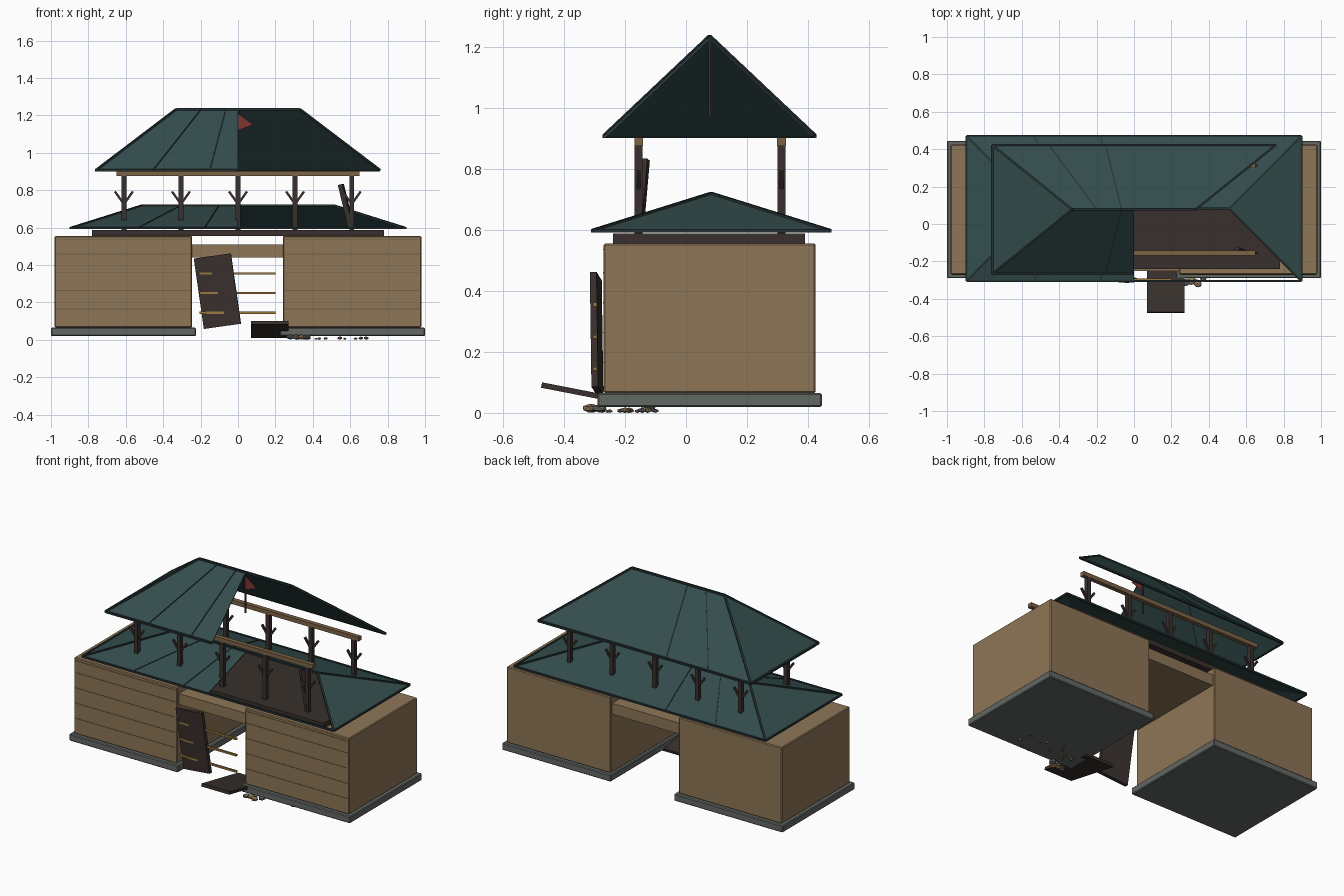
import bpy, random
from math import radians
from mathutils import Vector, Euler

if "Cube" in bpy.data.objects:
    bpy.data.objects.remove(bpy.data.objects["Cube"])

random.seed(4)

def material(name, rgb):
    m = bpy.data.materials.new(name)
    m.diffuse_color = (*rgb, 1)
    m.use_nodes = True
    m.node_tree.nodes["Principled BSDF"].inputs["Base Color"].default_value = m.diffuse_color
    return m

EARTH = material("earth", (0.27, 0.18, 0.095))
COURSE = material("earth_course", (0.17, 0.115, 0.06))
STONE = material("stone", (0.125, 0.14, 0.13))
TILE = material("tile", (0.035, 0.075, 0.075))
TRIM = material("tile_trim", (0.018, 0.03, 0.032))
DARK = material("dark_wood", (0.04, 0.03, 0.026))
WOOD = material("pale_wood", (0.2, 0.125, 0.06))
BRASS = material("brass", (0.32, 0.19, 0.05))
RED = material("red_cloth", (0.22, 0.035, 0.03))

def mesh(name, verts, faces, mat):
    me = bpy.data.meshes.new(name)
    me.from_pydata(verts, [], faces)
    me.materials.append(mat)
    ob = bpy.data.objects.new(name, me)
    bpy.context.collection.objects.link(ob)
    return ob

def block(name, size, loc, mat, rot=None, bevel=0):
    x, y, z = (s / 2 for s in size)
    v = [(-x, -y, -z), (x, -y, -z), (x, y, -z), (-x, y, -z),
         (-x, -y, z), (x, -y, z), (x, y, z), (-x, y, z)]
    f = [(3, 2, 1, 0), (4, 5, 6, 7), (0, 1, 5, 4), (1, 2, 6, 5), (2, 3, 7, 6), (3, 0, 4, 7)]
    ob = mesh(name, v, f, mat)
    ob.location = loc
    if rot:
        ob.rotation_euler = rot
    if bevel:
        b = ob.modifiers.new("bevel", 'BEVEL')
        b.width, b.segments = bevel, 1
    return ob

def span(name, lo, hi, mat, bevel=0):
    lo, hi = Vector(lo), Vector(hi)
    return block(name, hi - lo, (lo + hi) / 2, mat, None, bevel)

def bar(name, p, q, w, mat):
    p, q = Vector(p), Vector(q)
    d = q - p
    return block(name, (w, w, d.length), (p + q) / 2, mat, d.to_track_quat('Z', 'Y').to_euler())

# Two earth gate blocks on stone plinths, with faint course lines on the front
for side, x0, x1, p0, p1 in (("left", -0.98, -0.245, -1.0, -0.225), ("right", 0.24, 0.98, 0.225, 1.0)):
    span(side + "_plinth", (p0, -0.29, 0.02), (p1, 0.445, 0.065), STONE, 0.005)
    span(side + "_wall", (x0, -0.27, 0.065), (x1, 0.425, 0.555), EARTH, 0.005)
    for i in range(5):
        z = 0.165 + 0.098 * i if i < 4 else 0.535
        span(side + "_wall_course", (x0 + 0.01, -0.272, z - 0.002), (x1 - 0.01, -0.265, z + 0.002), COURSE)
span("gate_lintel", (-0.25, -0.25, 0.44), (0.245, 0.41, 0.51), EARTH)
span("tower_floor", (-0.78, -0.24, 0.555), (0.78, 0.39, 0.588), DARK)

# Hipped roofs whose front right panel has collapsed
def hip_roof(name, X, y0, y1, ze, R, zr, right_end):
    yc = (y0 + y1) / 2
    fl, fr, br, bl = (-X, y0, ze), (X, y0, ze), (X, y1, ze), (-X, y1, ze)
    rl, rr, mid, fm = (-R, yc, zr), (R, yc, zr), (0, yc, zr), (0, y0, ze)
    panels = {"front": [fl, fm, mid, rl], "left": [bl, fl, rl], "back": [br, bl, rl, rr]}
    edges = [(fl, bl), (bl, br), (rl, rr), (fl, rl), (bl, rl), (br, rr)]
    if right_end:
        panels["right"] = [fr, br, rr]
        edges += [(fr, br), (fr, rr), (fl, fr)]
    else:
        edges += [(fl, fm)]
    for key, pts in panels.items():
        ob = mesh(f"{name}_{key}_panel", pts, [tuple(range(len(pts)))], TILE)
        s = ob.modifiers.new("thickness", 'SOLIDIFY')
        s.thickness = 0.006
    for a, b in edges:
        bar(name + "_edge", a, b, 0.012, TRIM)
    for t in (-0.6, -0.2):
        for y in (y0, y1):
            bar(name + "_seam", (t * X, y, ze), (t * R, yc, zr), 0.006, TRIM)

hip_roof("lower_roof", 0.895, -0.305, 0.47, 0.597, 0.51, 0.718, True)
hip_roof("upper_roof", 0.758, -0.267, 0.422, 0.907, 0.33, 1.232, False)

# Column rows with forked brackets and top plates
for row, y in (("front", -0.155), ("back", 0.313)):
    for x in (-0.61, -0.305, 0, 0.305, 0.608):
        span(row + "_column", (x - 0.013, y - 0.013, 0.585), (x + 0.013, y + 0.013, 0.878), DARK)
        for s in (-1, 1):
            bar(row + "_bracket", (x, y, 0.725), (x + s * 0.048, y, 0.793), 0.012, DARK)
    span(row + "_plate", (-0.65, y - 0.014, 0.875), (0.65, y + 0.014, 0.902), WOOD)

# Broken post leaning in the gap
bar("leaning_post", (0.605, -0.155, 0.6), (0.55, -0.135, 0.83), 0.026, DARK)

# Hanging door, fallen door and brass bars
block("hanging_door", (0.2, 0.022, 0.38), (-0.11, -0.293, 0.26), DARK,
      Euler((radians(1.5), radians(-8), radians(-5))))
block("fallen_door", (0.2, 0.38, 0.018), (0.17, -0.287, 0.055), DARK, Euler((radians(-11), 0, 0)))
for z in (0.145, 0.25, 0.355):
    span("door_bar", (-0.205, -0.304, z - 0.006), (0.2, -0.292, z + 0.006), BRASS)

# Pennant hanging from the ridge
span("flag_pole", (-0.004, 0.074, 0.97), (0.004, 0.082, 1.232), DARK)
mesh("flag", [(0, 0.074, 1.21), (0.083, 0.074, 1.15), (0, 0.074, 1.12)], [(0, 2, 1)], RED)

# Rubble along the foot of the right wall
for i in range(18):
    r = random.uniform(0.007, 0.016) if i > 3 else 0.024
    x = random.uniform(0.27, 0.75) if i > 3 else 0.28 + 0.03 * i
    y = random.uniform(-0.32, -0.1) if i > 3 else random.uniform(-0.32, -0.28)
    bpy.ops.mesh.primitive_ico_sphere_add(subdivisions=1, radius=r, location=(x, y, 0.6 * r if r < 0.02 else 0.015),
                                          rotation=(0, 0, random.uniform(0, 6)))
    ob = bpy.context.object
    ob.name = "rubble"
    ob.scale = (1.1, 0.9, 0.6)
    ob.data.materials.append(EARTH if i % 3 else STONE)
